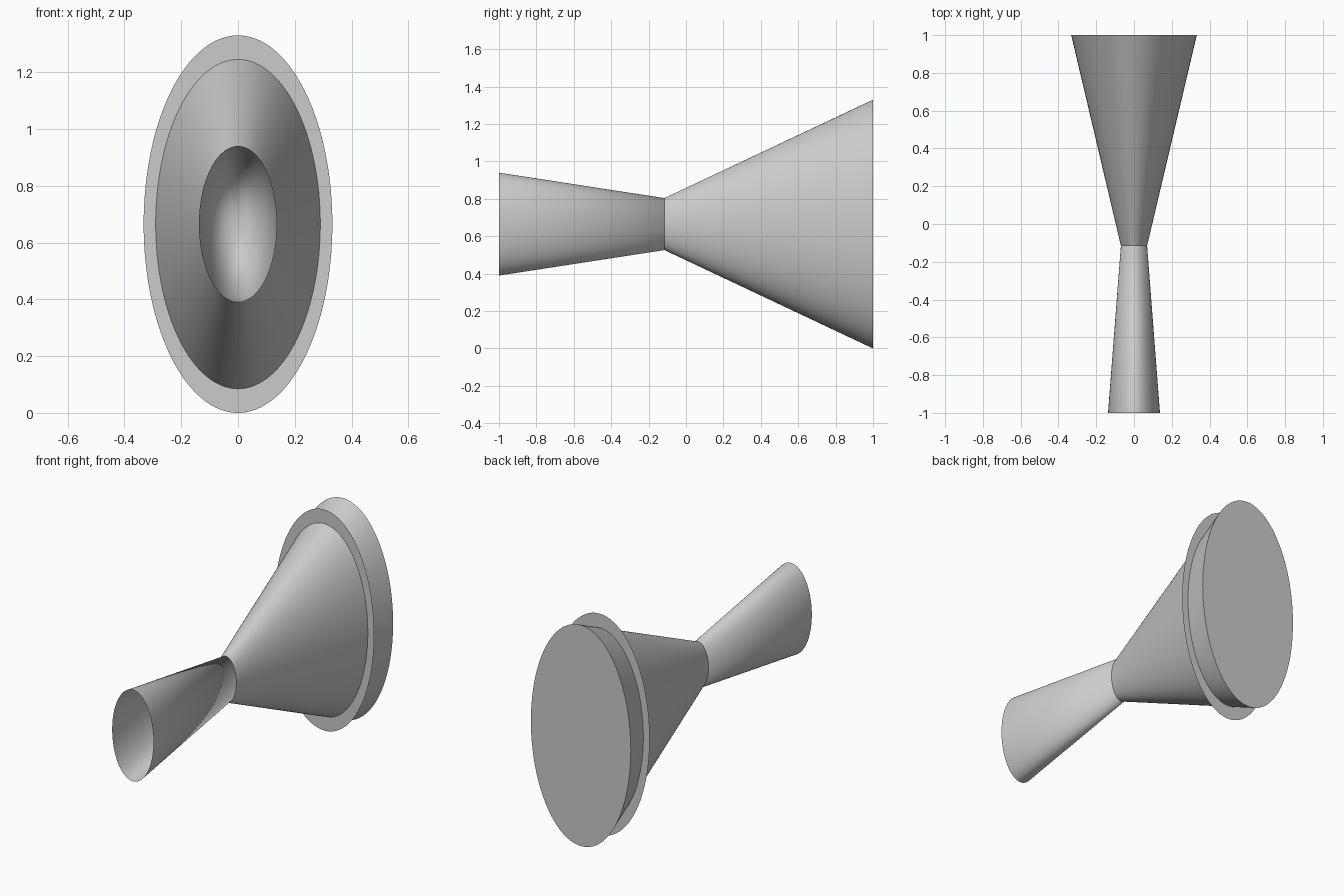
import bpy, bmesh, math

cube = bpy.data.objects.get("Cube")
if cube:
    bpy.data.objects.remove(cube, do_unlink=True)

SEGMENTS = 128
CENTRE_Z = 0.665
FLATTEN = 0.5   # width relative to height

grey = bpy.data.materials.new("plain grey")
grey.use_nodes = True
grey.diffuse_color = (0.6, 0.6, 0.6, 1)
grey.node_tree.nodes["Principled BSDF"].inputs["Base Color"].default_value = (0.6, 0.6, 0.6, 1)


def turned(name, profile, smooth=True):
    """Turn (y, radius) points about the y axis, flattened sideways."""
    bm = bmesh.new()
    rings = []
    for y, r in profile:
        if r == 0:
            rings.append([bm.verts.new((0, y, CENTRE_Z))] * SEGMENTS)
            continue
        ring = []
        for i in range(SEGMENTS):
            a = math.tau * i / SEGMENTS
            ring.append(bm.verts.new((FLATTEN * r * math.cos(a), y, CENTRE_Z + r * math.sin(a))))
        rings.append(ring)
    for a, b in zip(rings, rings[1:]):
        for i in range(SEGMENTS):
            j = (i + 1) % SEGMENTS
            corners = dict.fromkeys((a[i], b[i], b[j], a[j]))
            bm.faces.new(list(corners))
    bm.normal_update()
    mesh = bpy.data.meshes.new(name)
    bm.to_mesh(mesh)
    bm.free()
    mesh.materials.append(grey)
    obj = bpy.data.objects.new(name, mesh)
    bpy.context.collection.objects.link(obj)
    if smooth:
        bpy.ops.object.select_all(action="DESELECT")
        obj.select_set(True)
        bpy.context.view_layer.objects.active = obj
        bpy.ops.object.shade_smooth_by_angle(angle=math.radians(30))
    return obj


# Open front cone, its tip running deep inside the rear cone
turned("front_cone", [(-1, 0.275), (0.79, 0)])

# Rear cone, widening from the neck to a closed back
turned("rear_cone", [(-0.115, 0.139), (1, 0.665)])
turned("back_disc", [(1, 0.665), (1, 0)], smooth=False)

# Paper-thin collar around the rear cone
turned("collar_disc", [(0.82, 0.665), (0.82, 0)], smooth=False)
